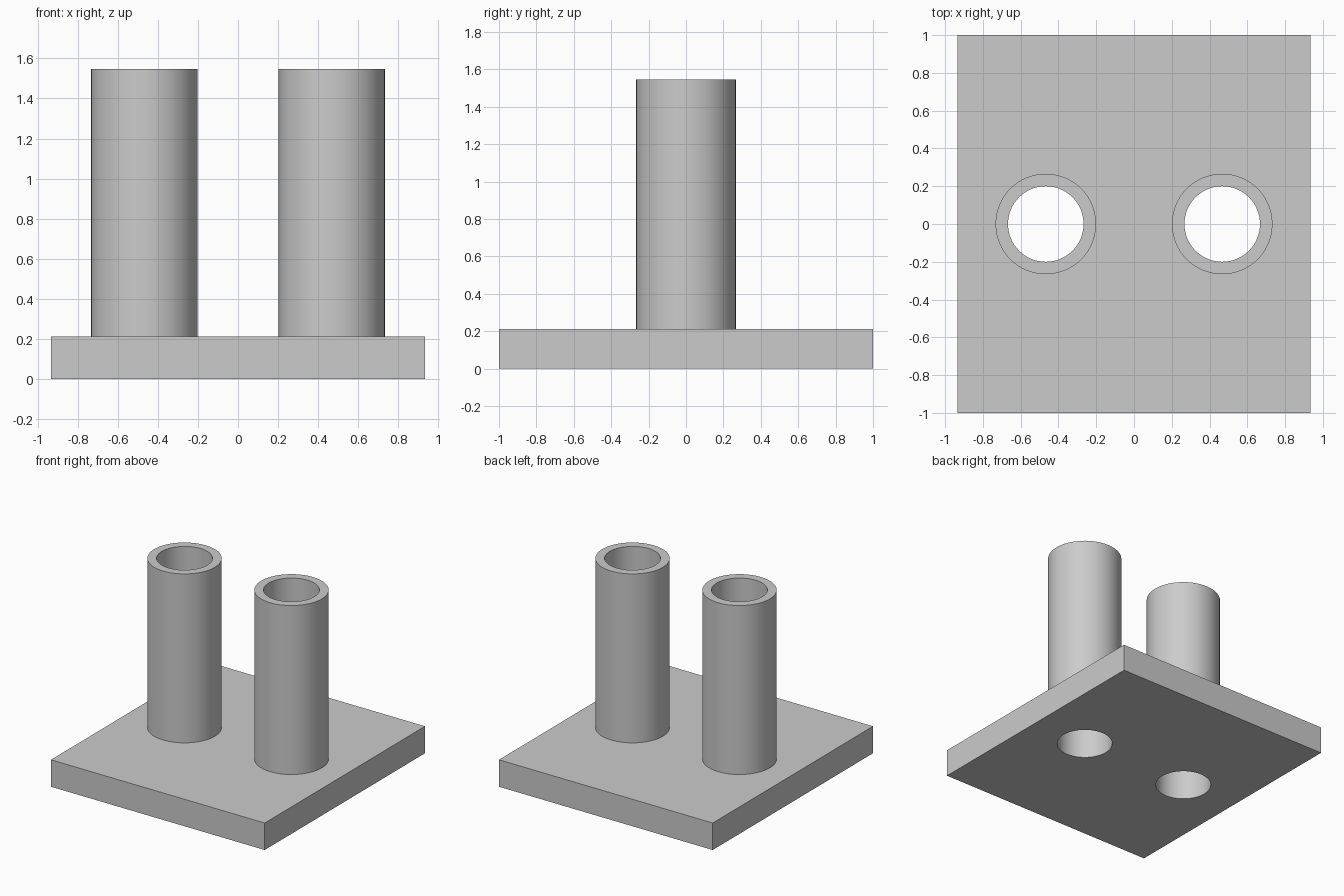
import bpy, bmesh, math

cube = bpy.data.objects.get("Cube")
if cube:
    bpy.data.objects.remove(cube, do_unlink=True)

PLATE = (1.867, 2.0, 0.213)
TUBE_X, OUTER, BORE, TOP = 0.467, 0.266, 0.2, 1.547
SIDES = 64

grey = bpy.data.materials.new("plain grey")
grey.use_nodes = True
colour = (0.6, 0.6, 0.6, 1)
grey.diffuse_color = colour
grey.node_tree.nodes["Principled BSDF"].inputs["Base Color"].default_value = colour


def make_object(name, bm):
    bmesh.ops.recalc_face_normals(bm, faces=bm.faces)
    mesh = bpy.data.meshes.new(name)
    bm.to_mesh(mesh)
    bm.free()
    mesh.materials.append(grey)
    obj = bpy.data.objects.new(name, mesh)
    bpy.context.collection.objects.link(obj)
    return obj


def smooth(obj):
    bpy.ops.object.select_all(action="DESELECT")
    obj.select_set(True)
    bpy.context.view_layer.objects.active = obj
    bpy.ops.object.shade_smooth_by_angle(angle=math.radians(30))


# Base plate
bm = bmesh.new()
bmesh.ops.create_cube(bm, size=1)
bmesh.ops.scale(bm, vec=PLATE, verts=bm.verts)
bmesh.ops.translate(bm, vec=(0, 0, PLATE[2] / 2), verts=bm.verts)
plate = make_object("base_plate", bm)

for side, name in ((1, "left"), (-1, "right")):
    # Hole through the plate under each tube
    bm = bmesh.new()
    bmesh.ops.create_cone(bm, cap_ends=True, segments=SIDES,
                          radius1=BORE, radius2=BORE, depth=1)
    bmesh.ops.translate(bm, vec=(side * TUBE_X, 0, 0), verts=bm.verts)
    cutter = make_object(name + "_hole_cutter", bm)
    cut = plate.modifiers.new(name + " hole", "BOOLEAN")
    cut.operation, cut.solver, cut.object = "DIFFERENCE", "EXACT", cutter
    bpy.context.view_layer.objects.active = plate
    bpy.ops.object.modifier_apply(modifier=cut.name)
    bpy.data.objects.remove(cutter, do_unlink=True)

    # Hollow tube: outer wall, flat rim and bore
    bm = bmesh.new()
    rings = []
    for r, z in ((OUTER, PLATE[2]), (OUTER, TOP), (BORE, TOP), (BORE, PLATE[2])):
        ring = bmesh.ops.create_circle(bm, segments=SIDES, radius=r)["verts"]
        bmesh.ops.translate(bm, vec=(side * TUBE_X, 0, z), verts=ring)
        rings.append(ring)
    for a, b in zip(rings, rings[1:] + rings[:1]):
        for i in range(SIDES):
            j = (i + 1) % SIDES
            bm.faces.new((a[i], a[j], b[j], b[i]))
    smooth(make_object(name + "_tube", bm))

smooth(plate)
